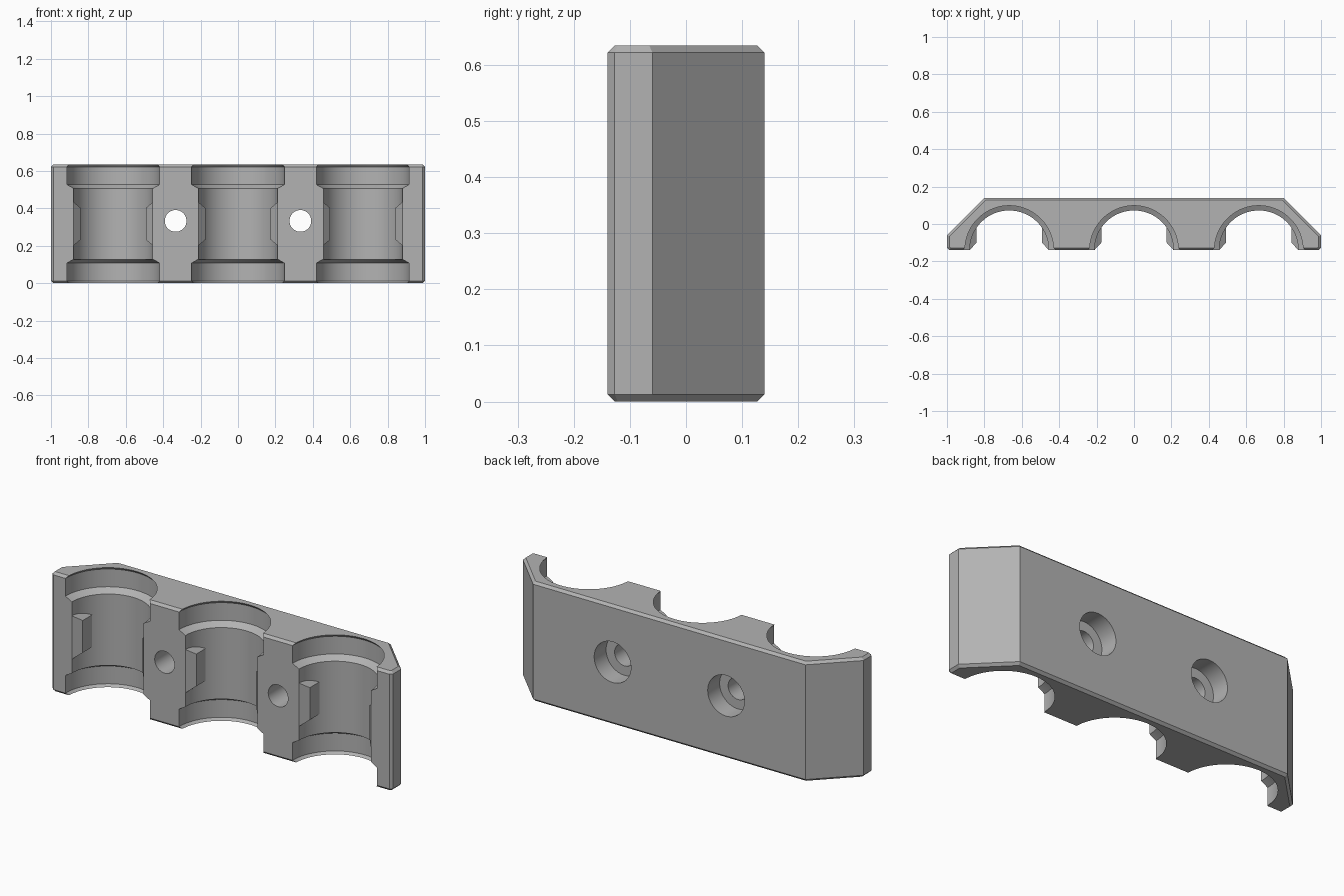
import bpy, bmesh
from math import cos, sin, pi

H = 0.635            # block height
FRONT, BACK = -0.14, 0.14
CH = 0.013           # edge chamfer
PITCH = 0.667        # spacing of the channels

cube = bpy.data.objects.get("Cube")
if cube:
    bpy.data.objects.remove(cube, do_unlink=True)

grey = bpy.data.materials.new("plain grey")
grey.use_nodes = True
colour = (0.45, 0.45, 0.45, 1)
grey.diffuse_color = colour
grey.node_tree.nodes["Principled BSDF"].inputs["Base Color"].default_value = colour


def loft(name, rings, bevel=0):
    """Closed solid through equal-length rings, optionally chamfering the end rims."""
    bm = bmesh.new()
    loops = [[bm.verts.new(p) for p in ring] for ring in rings]
    n = len(loops[0])
    for a, b in zip(loops, loops[1:]):
        for i in range(n):
            j = (i + 1) % n
            bm.faces.new((a[i], a[j], b[j], b[i]))
    caps = [bm.faces.new(loops[0]), bm.faces.new(loops[-1])]
    bmesh.ops.recalc_face_normals(bm, faces=bm.faces)
    if bevel:
        rims = list({e for f in caps for e in f.edges})
        bmesh.ops.bevel(bm, geom=rims, offset=bevel, segments=1, affect='EDGES')
    mesh = bpy.data.meshes.new(name)
    bm.to_mesh(mesh)
    bm.free()
    mesh.materials.append(grey)
    ob = bpy.data.objects.new(name, mesh)
    bpy.context.collection.objects.link(ob)
    return ob


def lathe(name, profile, place, sides):
    """Turn (distance, radius) pairs; place maps (u, v, distance) to space."""
    turns = [2 * pi * (i + 0.5) / sides for i in range(sides)]
    return loft(name, [[place(r * cos(t), r * sin(t), d) for t in turns]
                       for d, r in profile])


def cut(ob, tool):
    mod = ob.modifiers.new("cut", 'BOOLEAN')
    mod.operation, mod.solver, mod.object = 'DIFFERENCE', 'EXACT', tool
    tool.hide_render = True
    bpy.context.view_layer.objects.active = ob
    bpy.ops.object.modifier_apply(modifier=mod.name)
    bpy.data.objects.remove(tool, do_unlink=True)


# Block with angled back corners and chamfered rims
half = [(1 - CH, FRONT), (1, FRONT + CH), (1, -0.06), (0.8, BACK)]
outline = half + [(-x, y) for x, y in reversed(half)]
block = loft("channel_block", [[(x, y, z) for x, y in outline] for z in (0, H)], CH)

# Channels: wide ends with a small lip, narrower middle
lower = [(-0.05, 0.237), (0, 0.237), (CH, 0.2487), (0.107, 0.2487), (0.128, 0.2113)]
channel = lower + [(H - z, r) for z, r in reversed(lower)]


def tab_ring(x, depth, front, back, low):
    return [(x + depth, front, low), (x + depth, back, low),
            (x + depth, back, H - low), (x + depth, front, H - low)]


for x in (-PITCH, 0, PITCH):
    bore = lathe("channel_cutter", channel,
                 lambda u, v, d, x=x: (x + u, FRONT + 0.001 + v, d), 96)
    # Sloped retaining tabs stay solid on both walls
    for s in (-1, 1):
        cut(bore, loft("tab_shape", [tab_ring(x, s * 0.175, -0.10, 0.02, 0.232),
                                     tab_ring(x, s * 0.235, -0.165, 0.02, 0.183)]))
    cut(block, bore)

# Screw holes with counterbores on the back
hole = [(-0.3, 0.058), (0.04, 0.058), (0.04, 0.108), (0.3, 0.108)]
for x in (-PITCH / 2, PITCH / 2):
    cut(block, lathe("screw_hole_cutter", hole,
                     lambda u, v, d, x=x: (x + u, d, 0.333 + v), 64))

bpy.ops.object.select_all(action='DESELECT')
block.select_set(True)
bpy.context.view_layer.objects.active = block
bpy.ops.object.shade_smooth_by_angle(angle=0.4)
